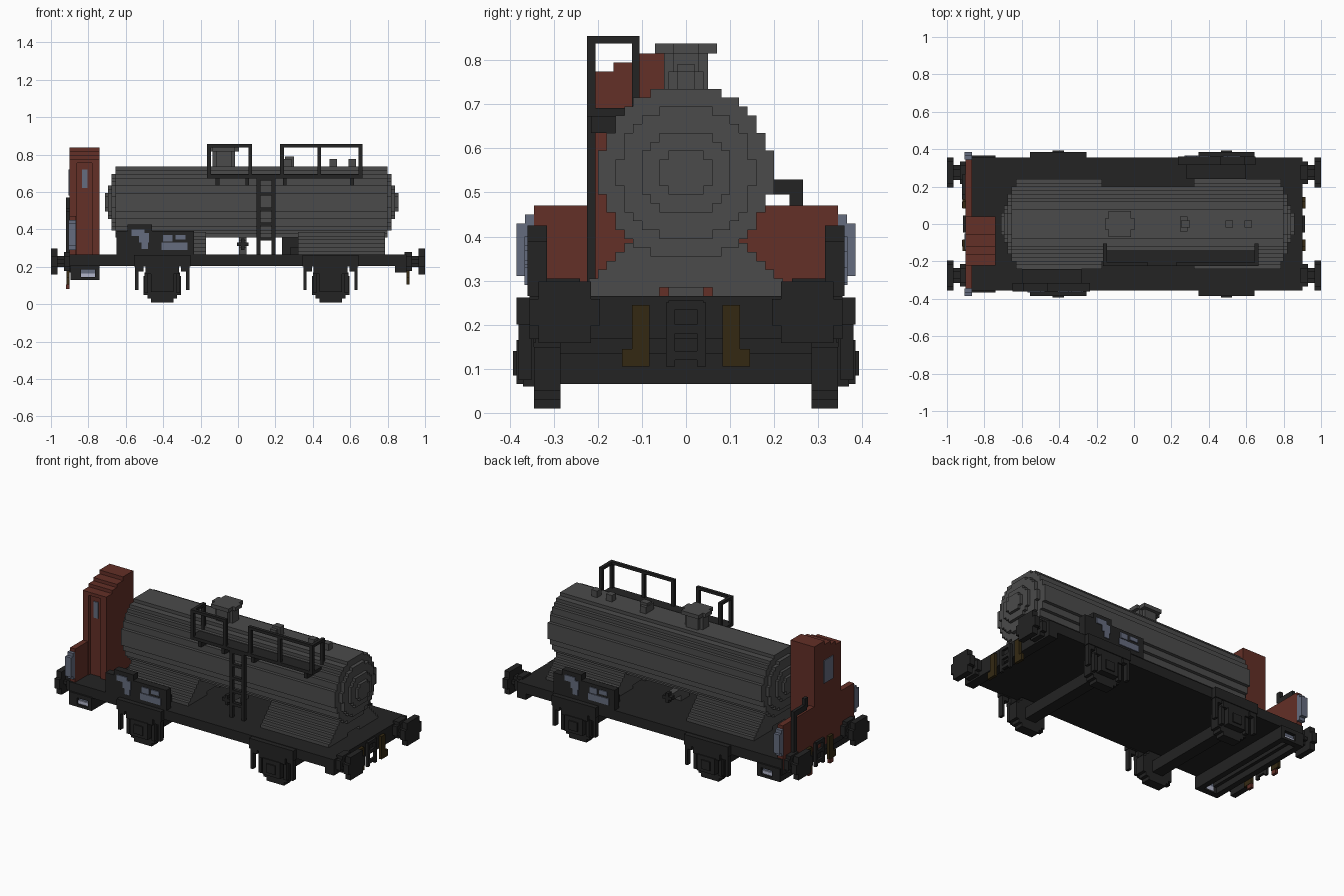
import bpy
import bmesh
from math import sqrt
from mathutils import Matrix, Vector

default_cube = bpy.data.objects.get("Cube")
if default_cube:
    bpy.data.objects.remove(default_cube, do_unlink=True)

STEP = 0.02  # size of one block


def make_material(name, red, green, blue):
    material = bpy.data.materials.new(name)
    material.use_nodes = True
    colour = (red, green, blue, 1.0)
    material.diffuse_color = colour
    material.node_tree.nodes["Principled BSDF"].inputs["Base Color"].default_value = colour
    return material


tank_grey = make_material("tank grey", .07, .07, .07)
frame_black = make_material("frame black", .017, .017, .017)
cabin_red = make_material("cabin red", .125, .029, .02)
slate_blue = make_material("slate blue", .13, .15, .21)
hook_amber = make_material("hook amber", .034, .022, .006)
pale_step = make_material("pale step", .45, .47, .6)


def add_box(mesh, x_range, y_range, z_range):
    ranges = (x_range, y_range, z_range)
    centre = Vector([(low + high) / 2 for low, high in ranges])
    size = Vector([abs(high - low) for low, high in ranges])
    matrix = Matrix.Translation(centre) @ Matrix.Diagonal(size).to_4x4()
    bmesh.ops.create_cube(mesh, size=1, matrix=matrix)


def add_disc(mesh, axis, centre, radius, start, end):
    """Stepped disc: a staircase outline extruded along one axis."""
    rows = round(radius / STEP - .5)
    right = []
    for row in range(-rows, rows + 1):
        height = row * STEP
        half = sqrt(max((radius + STEP / 4) ** 2 - height ** 2, 0))
        half = max(round(half / STEP), 1) * STEP
        right += [(half, height - STEP / 2), (half, height + STEP / 2)]
    outline = right + [(-across, up) for across, up in reversed(right)]
    corners = []
    for across, up in outline:
        point = [centre[0] + across, centre[1] + up]
        point.insert("xyz".index(axis), start)
        corners.append(mesh.verts.new(point))
    face = mesh.faces.new(corners)
    grown = bmesh.ops.extrude_face_region(mesh, geom=[face])
    offset = Vector([end - start if letter == axis else 0 for letter in "xyz"])
    moved = [item for item in grown["geom"] if isinstance(item, bmesh.types.BMVert)]
    bmesh.ops.translate(mesh, verts=moved, vec=offset)


def finish(name, mesh, material, copy=None):
    """Store the part, with an optional copy scaled by the given signs."""
    if copy:
        old = set(mesh.verts)
        bmesh.ops.duplicate(mesh, geom=mesh.verts[:] + mesh.edges[:] + mesh.faces[:])
        for vert in mesh.verts:
            if vert not in old:
                vert.co = Vector([a * b for a, b in zip(vert.co, copy)])
    bmesh.ops.dissolve_degenerate(mesh, dist=.0001, edges=mesh.edges[:])
    bmesh.ops.recalc_face_normals(mesh, faces=mesh.faces[:])
    data = bpy.data.meshes.new(name)
    mesh.to_mesh(data)
    mesh.free()
    data.materials.append(material)
    part = bpy.data.objects.new(name, data)
    bpy.context.collection.objects.link(part)


def boxes(name, material, items, copy=None):
    mesh = bmesh.new()
    for item in items:
        add_box(mesh, *item)
    finish(name, mesh, material, copy)


def discs(name, material, items, copy=None):
    mesh = bmesh.new()
    for item in items:
        add_disc(mesh, *item)
    finish(name, mesh, material, copy)


BOTH_SIDES = (1, -1, 1)
BOTH_ENDS = (-1, 1, 1)
TURNED = (-1, -1, 1)

# Tank barrel with stepped ends
axis_point = (0, .545)
discs("tank_barrel", tank_grey, [
    ("x", axis_point, radius, -.655 - bulge, .8 + bulge)
    for radius, bulge in ((.19, 0), (.15, .022), (.095, .04), (.052, .057))])

# Stepped saddles, open along the middle near the deck
for name, start, end in (("rear_saddle", -.63, -.17), ("front_saddle", .32, .785)):
    rows = []
    for level, half in enumerate((.24, .22, .2, .18, .16, .14)):
        low = .265 + level * STEP
        span, height = (start, end), (low, low + STEP)
        if level == 0:
            rows += [(span, (.06, half), height), (span, (-half, -.06), height)]
        else:
            rows.append((span, (-half, half), height))
    boxes(name, tank_grey, rows)

# Filling dome and top valves
dome = (-.075, 0)
discs("filling_dome", tank_grey, [("z", dome, .055, .71, .82), ("z", dome, .075, .815, .838)])
boxes("top_valves", tank_grey, [
    ((.245, .285), (-.04, .04), (.72, .775)), ((.25, .3), (-.02, .02), (.72, .79)),
    ((.49, .53), (-.02, .02), (.72, .775)), ((.59, .63), (-.02, .02), (.72, .775))])

# Drain pipe below the barrel with valve wheels
boxes("drain_pipe", tank_grey, [((.005, .045), (-.12, .12), (.3, .34)),
                                ((.005, .045), (-.04, .04), (.265, .37))])
boxes("drain_valve_wheel", frame_black, [
    ((.015, .035), (.12, .15), (.29, .35)), ((-.005, .055), (.12, .15), (.31, .33))], BOTH_SIDES)

# Deck, end beams and lower cross beams
boxes("deck", frame_black, [((-.9, .9), (-.355, .355), (.205, .265))])
boxes("end_beam", frame_black, [((.84, .9), (-.355, .355), (.168, .215))], BOTH_ENDS)
boxes("cabin_cross_beam", frame_black, [
    ((-.895, -.86), (-.34, .34), (.13, .21)), ((-.775, -.74), (-.34, .34), (.13, .21))])
boxes("step_frame", frame_black, [
    ((-.895, -.74), (.33, .365), (.13, .145)), ((-.895, -.74), (.33, .365), (.185, .21)),
    ((-.895, -.84), (.33, .365), (.14, .19)), ((-.765, -.74), (.33, .365), (.14, .19))],
    BOTH_SIDES)
boxes("step_tread", pale_step, [((-.845, -.76), (.33, .352), (.14, .165))], BOTH_SIDES)
boxes("step_back", slate_blue, [((-.845, -.76), (.33, .345), (.165, .187))], BOTH_SIDES)

# Buffers at all four corners
for name, side in (("left_buffer", .275), ("right_buffer", -.275)):
    spot = (side, .228)
    discs(name, frame_black, [("x", spot, .075, .965, 1), ("x", spot, .03, .92, .97),
                              ("x", spot, .05, .89, .93)], BOTH_ENDS)

# Wheels, axles and suspension
for name, middle in (("rear", -.405), ("front", .495)):
    spot = (middle, .1)
    discs(name + "_wheels", frame_black, [("y", spot, .095, .285, .345)], BOTH_SIDES)
    boxes(name + "_axle", frame_black, [
        ((middle - .035, middle + .035), (-.29, .29), (.065, .135))])

    def across(low, high):
        return (middle + low, middle + high)

    suspension = [(across(-.15, .15), (.345, .385), (.2, .262)),
                  (across(-.09, .09), (.34, .38), (.16, .2)),
                  (across(-.06, .06), (.34, .385), (.065, .165)),
                  (across(-.03, .03), (.38, .392), (.085, .14))]
    for sign in (-1, 1):
        suspension += [(across(sign * .128, sign * .145), (.35, .38), (.075, .2)),
                       (across(sign * .1, sign * .13), (.35, .38), (.175, .2)),
                       (across(sign * .075, sign * .095), (.345, .37), (.06, .17))]
    boxes(name + "_suspension", frame_black, suspension, BOTH_SIDES)

# Side boards on opposite corners, with painted plates
boxes("side_board", frame_black, [
    ((-.65, -.235), (-.36, -.315), (.265, .39)), ((-.59, -.46), (-.36, -.315), (.39, .425)),
    ((-.6, -.28), (-.315, -.24), (.265, .305))], TURNED)
face = (-.366, -.36)
boxes("side_board_plates", slate_blue, [
    ((-.57, -.5), face, (.365, .4)), ((-.53, -.475), face, (.33, .38)),
    ((-.515, -.48), face, (.295, .335)), ((-.41, -.27), face, (.29, .33)),
    ((-.4, -.35), face, (.335, .37)), ((-.335, -.28), face, (.345, .37))], TURNED)

# Brake cabin with a roof stepping up towards the back
roof = ((-.22, -.165, .775), (-.165, -.12, .795), (-.12, -.06, .815), (-.06, .04, .838))
cabin = [((-.9, -.74), (low, high), (.265, top)) for low, high, top in roof]
cabin[0] = ((-.9, -.74), (-.205, -.165), (.265, .775))
for sides in ((-.9, -.86), (-.78, -.74)):
    cabin.append((sides, (-.222, -.205), (.265, .775)))
cabin.append(((-.86, -.78), (-.222, -.205), (.755, .775)))
boxes("cabin", cabin_red, cabin)
boxes("cabin_windows", slate_blue, [((-.905, -.9), (-.14, -.05), (.58, .72)),
                                    ((-.835, -.805), (-.21, -.205), (.62, .72))])

# End wall with lamps and a stepped pipe
boxes("end_wall", cabin_red, [((-.9, -.865), (-.345, .345), (.2, .43)),
                              ((-.9, -.865), (-.345, .345), (.43, .47))])
boxes("corner_lamps", slate_blue, [((-.905, -.865), (.345, .385), (.31, .43)),
                                  ((-.905, -.865), (.345, .365), (.29, .45))], BOTH_SIDES)
boxes("brake_pipe", frame_black, [
    ((-.92, -.9), (.235, .265), (.28, .53)), ((-.92, -.9), (.14, .265), (.495, .53)),
    ((-.92, -.9), (.13, .16), (.51, .57))])

# Couplings and hose hooks at both ends
coupling = [((.9, .915), (low, low + STEP), (.105, .25)) for low in (-.045, .025)]
coupling += [((.9, .915), (-.04, .04), (low, low + STEP)) for low in (.12, .18, .235)]
boxes("coupling", frame_black, coupling, BOTH_ENDS)
hooks = []
for sign in (-1, 1):
    hooks += [((.9, .918), (sign * .083, sign * .122), (.105, .245)),
              ((.9, .918), (sign * .083, sign * .145), (.105, .145))]
boxes("hose_hooks", hook_amber, hooks, BOTH_ENDS)
boxes("hose_ends", cabin_red, [((-.92, -.902), (.085, .12), (.08, .105))], BOTH_SIDES)

# Walkway with supports
walkway = [((-.165, .665), (-.225, -.14), (.672, .692))]
for place in (-.11, .05, .25, .61):
    walkway.append(((place - .01, place + .01), (-.215, -.16), (.635, .675)))
boxes("walkway", frame_black, walkway)

# Handrails with a return at each outer end
outer, inner = (-.225, -.205), (-.123, -.105)
for name, posts, corner in (("rear_handrail", (-.155, .065), -.155),
                            ("front_handrail", (.235, .435, .655), .655)):
    rail = [((post - .01, post + .01), outer, (.68, .855)) for post in posts]
    rail.append(((posts[0], posts[-1]), outer, (.838, .855)))
    end = (corner - .01, corner + .01)
    rail += [(end, (outer[0], inner[1]), (.838, .855)), (end, inner, (.68, .855))]
    boxes(name, frame_black, rail)

# Ladder up to the walkway
ladder = [((low, low + STEP), outer, (.265, .68)) for low in (.1, .18)]
ladder += [((.1, .2), outer, (.34 + rung * .08, .357 + rung * .08)) for rung in range(5)]
boxes("ladder", frame_black, ladder)
